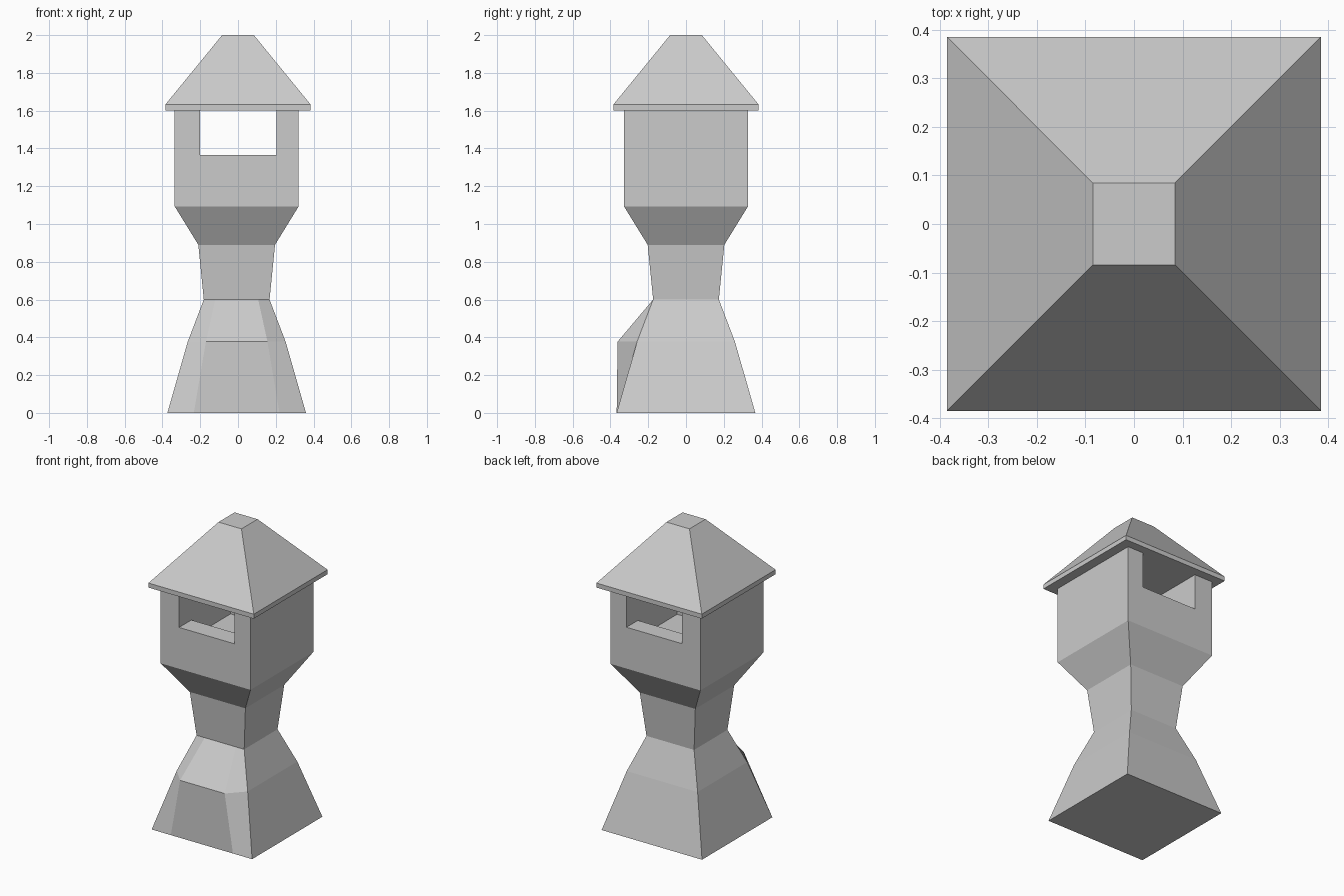
import bpy, bmesh

if "Cube" in bpy.data.objects:
    bpy.data.objects.remove(bpy.data.objects["Cube"])


def make_object(name, bm):
    bmesh.ops.recalc_face_normals(bm, faces=bm.faces)
    mesh = bpy.data.meshes.new(name)
    bm.to_mesh(mesh)
    bm.free()
    obj = bpy.data.objects.new(name, mesh)
    bpy.context.collection.objects.link(obj)
    return obj


def loft(name, rings):
    """Skin a stack of closed rings and cap both ends."""
    bm = bmesh.new()
    loops = [[bm.verts.new(p) for p in ring] for ring in rings]
    n = len(loops[0])
    for a, b in zip(loops, loops[1:]):
        for i in range(n):
            j = (i + 1) % n
            bm.faces.new((a[i], a[j], b[j], b[i]))
    bm.faces.new(loops[0][::-1])
    bm.faces.new(loops[-1])
    return make_object(name, bm)


def square(half, z):
    return [(-half, -half, z), (half, -half, z), (half, half, z), (-half, half, z)]


# Tower body: square rings with two extra front points that form the buttress
CX = -0.007


def body_ring(z, half, front_half, front_y):
    return [(CX - half, -half, z), (CX - front_half, front_y, z),
            (CX + front_half, front_y, z), (CX + half, -half, z),
            (CX + half, half, z), (CX - half, half, z)]


levels = [(0, 0.367, 0.227, -0.367), (0.377, 0.259, 0.163, -0.362),
          (0.6, 0.174, 0.114, -0.174), (0.89, 0.203, 0.13, -0.203),
          (1.093, 0.328, 0.2, -0.328), (1.602, 0.328, 0.2, -0.328)]
tower = loft("tower_body", [body_ring(*lv) for lv in levels])

# Lookout room and its front and back openings, cut as one stepped profile
profile = [(-0.5, 1.366), (-0.2, 1.366), (-0.2, 1.25), (0.21, 1.25),
           (0.21, 1.366), (0.5, 1.366), (0.5, 1.8), (-0.5, 1.8)]
cutter = loft("room_cutter", [[(x, y, z) for y, z in profile] for x in (-0.201, 0.205)])
cutter.hide_render = True
cut = tower.modifiers.new("room", 'BOOLEAN')
cut.operation = 'DIFFERENCE'
cut.solver = 'EXACT'
cut.object = cutter
bpy.context.view_layer.objects.active = tower
bpy.ops.object.modifier_apply(modifier=cut.name)
bpy.data.objects.remove(cutter)

# Hipped roof with a thin eave and a flat top
loft("roof", [square(0.385, 1.602), square(0.385, 1.632), square(0.084, 2.0)])
